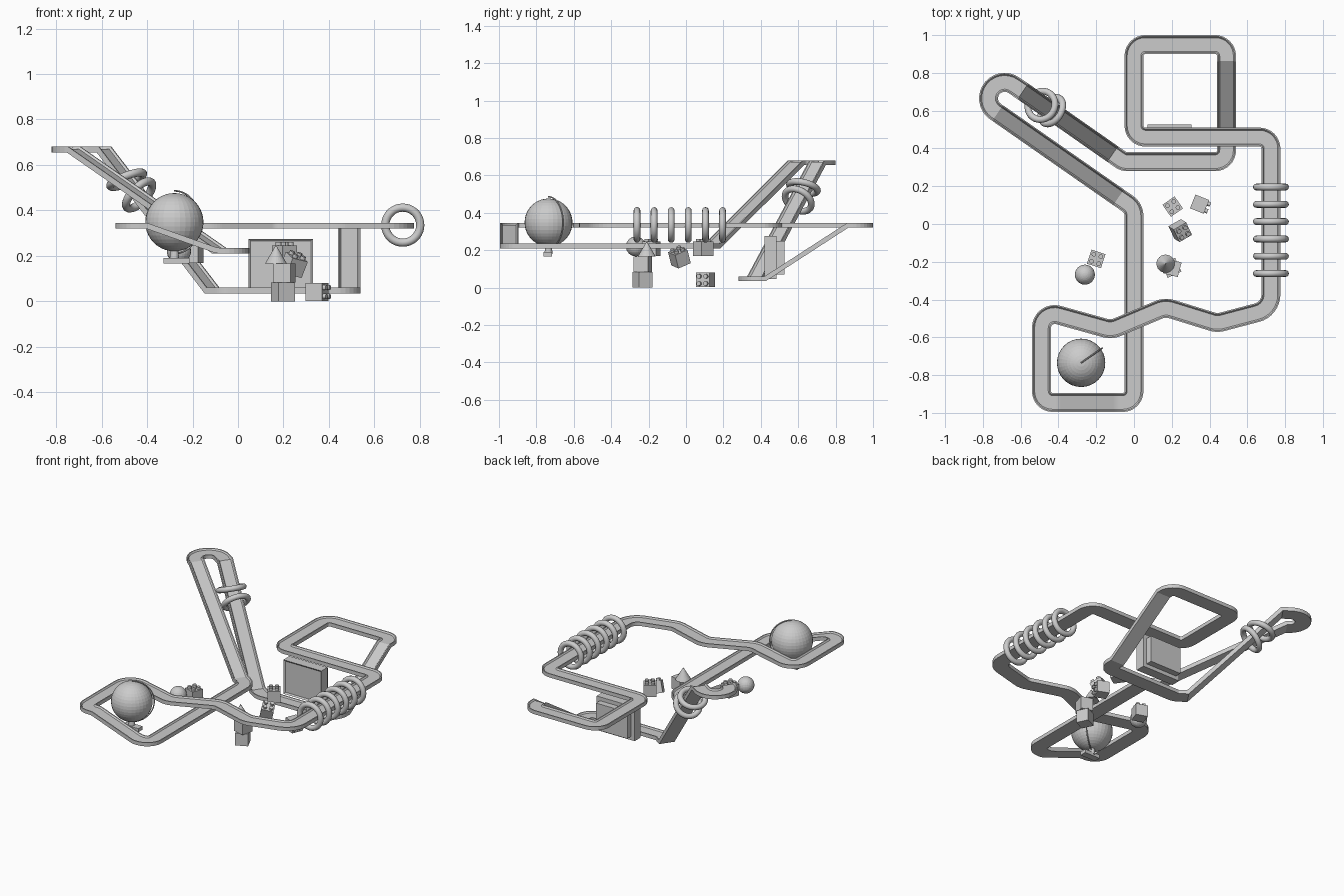
import bpy, bmesh, math
from mathutils import Vector, Matrix, Euler

if "Cube" in bpy.data.objects:
    bpy.data.objects.remove(bpy.data.objects["Cube"])


def make(name, bm, smooth=False):
    bmesh.ops.recalc_face_normals(bm, faces=bm.faces[:])
    me = bpy.data.meshes.new(name)
    bm.to_mesh(me)
    bm.free()
    ob = bpy.data.objects.new(name, me)
    bpy.context.collection.objects.link(ob)
    for p in me.polygons:
        p.use_smooth = smooth
    return ob


def box(name, center, size, rot=(0, 0, 0)):
    bm = bmesh.new()
    m = Matrix.LocRotScale(Vector(center), Euler(rot), Vector(size))
    bmesh.ops.create_cube(bm, size=1, matrix=m)
    return make(name, bm)


def sphere(name, center, r, u, v):
    bm = bmesh.new()
    bmesh.ops.create_uvsphere(bm, u_segments=u, v_segments=v, radius=r,
                              matrix=Matrix.Translation(center))
    return make(name, bm)


def ring(name, center, axis):
    bpy.ops.mesh.primitive_torus_add(
        major_segments=36, minor_segments=12, major_radius=0.077, minor_radius=0.018,
        location=center, rotation=Vector(axis).to_track_quat('Z', 'Y').to_euler())
    ob = bpy.context.object
    ob.name = name
    bpy.ops.object.shade_smooth()


def stud_block(name, center, rot, s=0.078):
    # cube with four round studs on its local top
    bm = bmesh.new()
    bmesh.ops.create_cube(bm, size=s)
    for sx in (-1, 1):
        for sy in (-1, 1):
            bmesh.ops.create_cone(
                bm, cap_ends=True, segments=12, radius1=0.012, radius2=0.012, depth=0.02,
                matrix=Matrix.Translation((sx * s / 4, sy * s / 4, s / 2 + 0.005)))
    bm.transform(Matrix.LocRotScale(Vector(center), Euler(rot), None))
    make(name, bm)


def fillet(pts):
    # round each corner of a closed path by its own radius
    out, n = [], len(pts)
    for i, (x, y, z, r) in enumerate(pts):
        p = Vector((x, y, z))
        if r == 0:
            out.append(p)
            continue
        a = (Vector(pts[i - 1][:3]) - p).normalized()
        b = (Vector(pts[(i + 1) % n][:3]) - p).normalized()
        half = a.angle(b) / 2
        c = p + (a + b).normalized() * (r / math.sin(half))
        d = r / math.tan(half)
        u, v = p + a * d - c, p + b * d - c
        ang = u.angle(v)
        for k in range(9):
            t = k / 8
            out.append(c + (u * math.sin((1 - t) * ang) + v * math.sin(t * ang)) / math.sin(ang))
    return out


# track: closed loop of shallow channel section
TOP, MID, LOW, TIP = 0.345, 0.235, 0.06, 0.68
tip_turn = [(-0.685 + 0.085 * math.cos(math.radians(a)),
             0.665 + 0.085 * math.sin(math.radians(a)), TIP, 0) for a in range(55, 236, 12)]
route = [
    (0.725, 0.46, TOP, 0.06), (0, 0.46, TOP, 0.06), (0, 0.95, TOP, 0.06),
    (0.49, 0.95, TOP, 0.06), (0.49, 0.86, TOP, 0), (0.49, 0.42, LOW, 0),
    (0.49, 0.33, LOW, 0.06), (-0.055, 0.33, LOW, 0.06), (-0.11, 0.368, LOW, 0),
    (-0.585, 0.70, TIP, 0), *tip_turn, (-0.72, 0.586, TIP, 0),
    (-0.08, 0.14, MID, 0), (0, 0.085, MID, 0.08), (0, -0.945, MID, 0.06),
    (-0.09, -0.945, MID, 0.1), (-0.40, -0.945, TOP, 0.1), (-0.49, -0.945, TOP, 0.06),
    (-0.49, -0.457, TOP, 0.07), (-0.12, -0.56, TOP, 0.1), (0.165, -0.44, TOP, 0.1),
    (0.44, -0.525, TOP, 0.1), (0.725, -0.45, TOP, 0.1),
]
section = [(-.05, -.025), (.05, -.025), (.05, 0), (.043, 0),
           (.036, -.009), (-.036, -.009), (-.043, 0), (-.05, 0)]
path = fillet(route)
bm = bmesh.new()
loops = []
for i, p in enumerate(path):
    t0 = (p - path[i - 1]).normalized()
    t1 = (path[(i + 1) % len(path)] - p).normalized()
    t = (t0 + t1).normalized()
    side = Vector((t.y, -t.x, 0)).normalized()
    up = side.cross(t)
    stretch = 1 / max(0.6, t.dot(t1))
    flat = Vector((t0.x, t0.y)).angle(Vector((t1.x, t1.y))) > 0.02
    ks, ku = (stretch, 1) if flat else (1, stretch)
    loops.append([bm.verts.new(p + side * s * ks + up * h * ku) for s, h in section])
for i, b in enumerate(loops):
    a = loops[i - 1]
    for j in range(len(section)):
        bm.faces.new((a[j - 1], a[j], b[j], b[j - 1]))
make("track", bm)

# rings hung on the straight and on the steep slope
for i in range(6):
    ring(f"straight_ring_{i + 1}", (0.725, -0.262 + 0.0915 * i, 0.335), (0, 1, 0))
ring("slope_ring_upper", (-0.49, 0.628, 0.535), (-0.35, 0.22, 0.9))
ring("slope_ring_lower", (-0.435, 0.60, 0.468), (-0.65, 0.4, 0.62))

# globe, its half-circle bracket and stand
GC = Vector((-0.28, -0.735, 0.348))
sphere("globe", GC, 0.128, 32, 20)
cu = bpy.data.curves.new("globe_bracket", 'CURVE')
cu.dimensions = '3D'
cu.bevel_depth = 0.004
cu.bevel_resolution = 1
sp = cu.splines.new('POLY')
sp.points.add(24)
for k in range(25):
    a = math.pi * k / 24
    h = 0.138 * math.sin(a)
    sp.points[k].co = (GC.x + h * 0.82, GC.y + h * 0.57, GC.z + 0.138 * math.cos(a), 1)
bpy.context.collection.objects.link(bpy.data.objects.new("globe_bracket", cu))
bm = bmesh.new()
bmesh.ops.create_cone(bm, cap_ends=True, segments=16, radius1=0.022, radius2=0.016,
                      depth=0.05, matrix=Matrix.Translation((GC.x, GC.y, 0.205)))
make("globe_neck", bm)
box("globe_base", (GC.x + 0.01, GC.y - 0.005, 0.179), (0.115, 0.045, 0.024))

# framed screen box with recessed front and stepped back
bm = bmesh.new()
bmesh.ops.create_cube(bm, size=1, matrix=Matrix.LocRotScale(
    Vector((0.188, 0.452, 0.16)), None, Vector((0.285, 0.065, 0.23))))
bm.faces.ensure_lookup_table()
bm.normal_update()
front = [f for f in bm.faces if f.normal.y < -0.9]
back = [f for f in bm.faces if f.normal.y > 0.9]
bmesh.ops.inset_region(bm, faces=front, thickness=0.014)
bmesh.ops.translate(bm, verts=front[0].verts[:], vec=(0, 0.008, 0))
bmesh.ops.inset_region(bm, faces=back, thickness=0.036)
ext = bmesh.ops.extrude_face_region(bm, geom=back)
bmesh.ops.translate(bm, vec=(0, 0.042, 0),
                    verts=[v for v in ext["geom"] if isinstance(v, bmesh.types.BMVert)])
bmesh.ops.delete(bm, geom=back, context='FACES')
make("screen_box", bm)

# toy blocks
stud_block("stud_block_left", (-0.20, -0.185, 0.207), (0, 0, math.radians(-18)))
stud_block("stud_block_high", (0.205, 0.092, 0.207), (0, 0, math.radians(35)))
stud_block("stud_block_tilted", (0.245, -0.035, 0.16),
           (math.radians(22), math.radians(12), math.radians(30)))
stud_block("stud_block_side", (0.347, 0.105, 0.041), (0, math.radians(90), math.radians(-22)))
box("plain_block_lower", (0.198, -0.232, 0.0415), (0.08, 0.08, 0.083), (0, 0, math.radians(25)))
box("plain_block_upper", (0.203, -0.232, 0.1245), (0.08, 0.08, 0.083), (0, 0, math.radians(-15)))
bm = bmesh.new()
bmesh.ops.create_cone(bm, cap_ends=True, segments=24, radius1=0.048, radius2=0, depth=0.082,
                      matrix=Matrix.Translation((0.167, -0.21, 0.207)))
make("cone_block", bm)
sphere("ball", Vector((-0.26, -0.268, 0.22)), 0.053, 24, 16)
